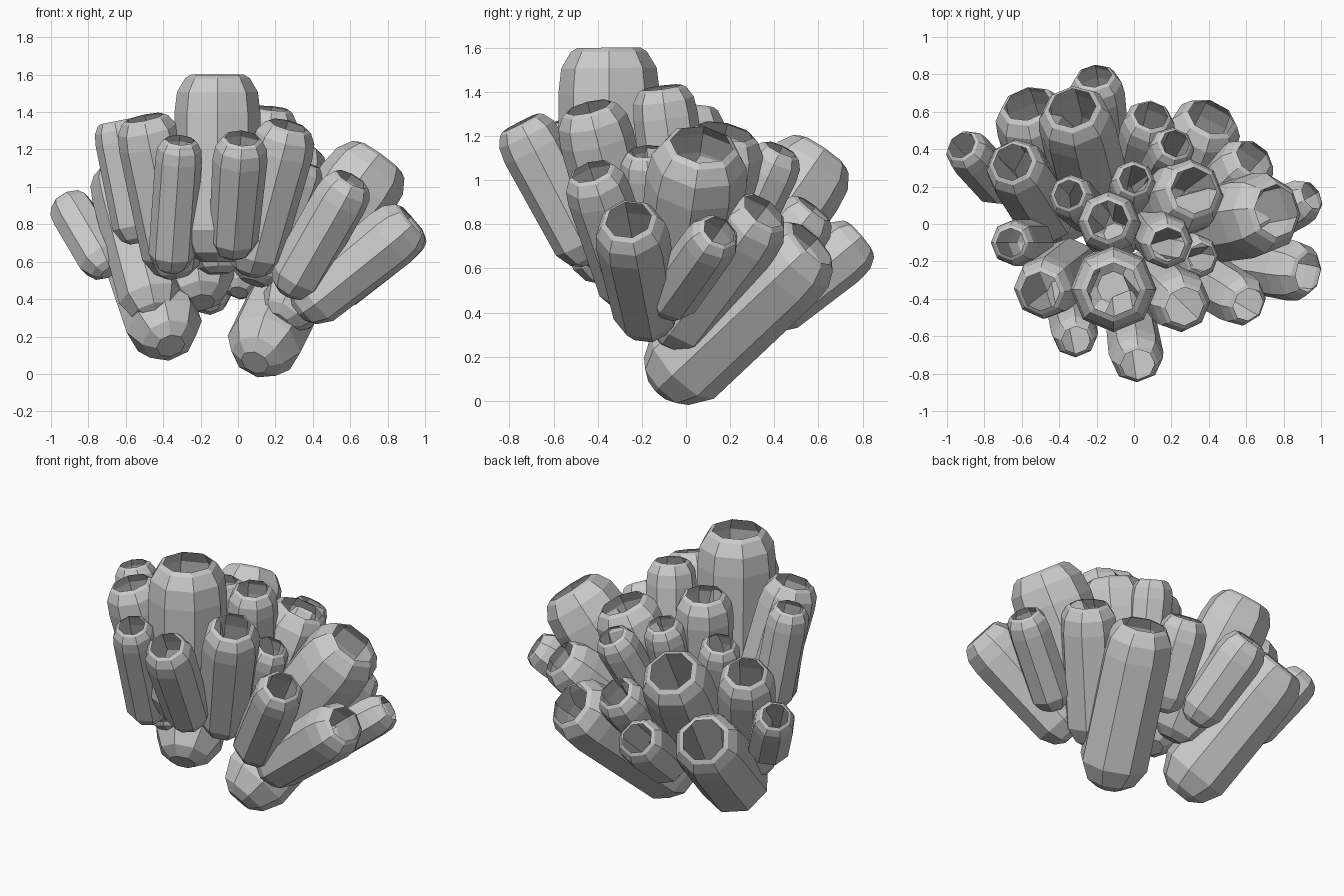
import bpy, bmesh, math
from mathutils import Vector

if "Cube" in bpy.data.objects:
    bpy.data.objects.remove(bpy.data.objects["Cube"])

SIDES = 8
ROOT = Vector((-.08, -.1, 0))  # point the tubes fan out from


def tube(name, r, tip, base=None):
    """Hollow eight-sided tube: rounded closed base, straight body, drawn-in open rim."""
    tip = Vector(tip)
    rb = r if base else r * .9
    # unless placed directly, the base lies on the line to the root; thick tubes reach deeper
    base = Vector(base) if base else ROOT.lerp(tip, .4 if r > .16 else .5)
    axis = tip - base
    L = axis.length
    profile = [(0, .38 * rb), (.22 * rb, .72 * rb), (.75 * rb, rb),
               (L - .9 * r, r), (L - .4 * r, .94 * r), (L - .08 * r, .75 * r), (L, .62 * r)]
    # local frame with one corner turned to the front
    w = axis.normalized()
    u = Vector.Fill(3, 0)
    u.x = 1
    u = (u - w * w.x).normalized()
    v = w.cross(u)
    bm = bmesh.new()
    rings = []
    for h, rad in profile:
        angles = [math.tau * i / SIDES for i in range(SIDES)]
        rings.append([bm.verts.new(base + w * h + (u * math.cos(a) + v * math.sin(a)) * rad)
                      for a in angles])
    for a, b in zip(rings, rings[1:]):
        for i in range(SIDES):
            bm.faces.new((a[i - 1], a[i], b[i], b[i - 1]))
    bm.faces.new(rings[0][::-1])
    me = bpy.data.meshes.new(name)
    bm.to_mesh(me)
    bm.free()
    bpy.context.collection.objects.link(bpy.data.objects.new(name, me))


# widest tubes: rim centre (and base point where it is visible)
tube_sets = {
    .23: {"tall_tube": [(-.11, -.35, 1.6), (-.11, -.34, .6)],
          "right_big_tube": [(.76, .07, 1.16)]},
    # thick tubes, including the long low ones at the back
    .205: {"inner_right_tube": [(.32, .18, 1.22)],
           "back_big_tube": [(-.33, .62, 1.13), (-.2, .1, .38)],
           "back_right_low_tube": [(.41, .57, .71), (.09, -.12, .06)],
           "back_left_low_tube": [(-.57, .64, .77), (-.36, -.04, .15)]},
    # medium tubes
    .17: {"centre_tube": [(-.14, .02, 1.34)],
          "front_right_tube": [(.27, -.44, 1.33)],
          "left_front_tube": [(-.5, -.36, 1.37), (-.32, -.22, .52)],
          "right_low_tube": [(.93, -.26, .82)],
          "left_tube": [(-.65, .33, 1.1), (-.44, 0, .3)],
          "right_back_tube": [(.64, .35, .86), (.22, -.09, .28)]},
    # slim tubes
    .147: {"front_tube": [(.02, -.75, 1.26)],
           "front_far_right_tube": [(.61, -.43, 1.04), (.26, -.22, .43)],
           "back_mid_tube": [(.09, .58, .87)],
           "back_far_tube": [(-.21, .79, .74)],
           "centre_right_tube": [(.18, -.11, 1.42), (.1, 0, .6)]},
    # smallest tubes
    .125: {"front_left_tube": [(-.31, -.62, 1.25), (-.36, -.36, .55)],
           "left_far_tube": [(-.92, .42, .93), (-.69, .17, .54)],
           "left_small_tube": [(-.66, -.1, 1.35), (-.53, -.1, .7)],
           "centre_left_tube": [(-.35, .16, 1.14)],
           "centre_back_tube": [(0, .24, 1.2)],
           "back_small_tube": [(.22, .43, 1.14)],
           "small_right_tube": [(.36, -.18, 1.13)],
           "right_small_tube": [(.95, .15, .77), (.5, -.1, .42)]},
}
for radius, group in tube_sets.items():
    for name, points in group.items():
        tube(name, radius, *points)
